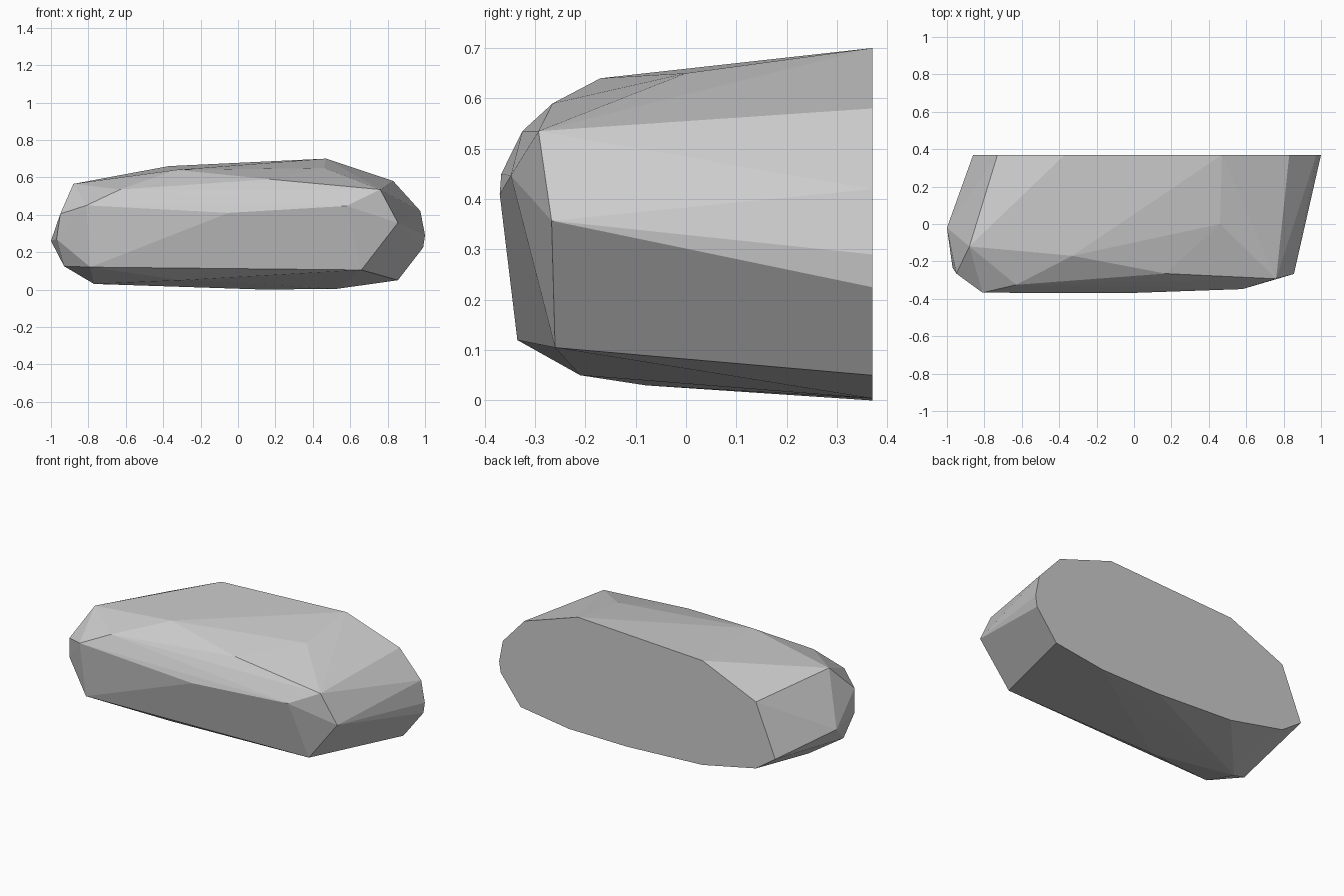
import bpy, bmesh

# Cut back outline (x, z), lying on one flat plane
BACK_Y = 0.37
back = [(0.47, 0.70), (0.83, 0.58), (0.975, 0.42), (1.0, 0.29), (0.99, 0.225),
        (0.855, 0.05), (0.53, 0.004), (0.14, 0.0), (-0.37, 0.025), (-0.73, 0.10),
        (-0.86, 0.19), (-0.73, 0.505), (-0.37, 0.66)]

# Corners of the chipped front, as (x, y, z)
upper = [(0.46, 0.0, 0.65), (-0.33, -0.17, 0.64), (0.17, -0.265, 0.59),
         (-0.88, -0.12, 0.565), (-0.63, -0.325, 0.535), (0.76, -0.293, 0.535)]
middle = [(0.58, -0.348, 0.447), (-0.81, -0.367, 0.45), (-0.05, -0.37, 0.41),
          (-0.95, -0.265, 0.405), (0.855, -0.267, 0.357), (-0.97, -0.235, 0.27),
          (-1.0, -0.02, 0.26)]
lower = [(0.66, -0.26, 0.105), (-0.79, -0.335, 0.12), (-0.93, -0.187, 0.125),
         (-0.30, -0.21, 0.05), (-0.77, -0.08, 0.03)]

# Wrap the corners into one faceted stone
bm = bmesh.new()
for p in [(x, BACK_Y, z) for x, z in back] + upper + middle + lower:
    bm.verts.new(p)
hull = bmesh.ops.convex_hull(bm, input=bm.verts[:])
loose = [g for g in hull["geom_interior"] if isinstance(g, bmesh.types.BMVert)]
bmesh.ops.delete(bm, geom=loose, context='VERTS')
bmesh.ops.dissolve_limit(bm, angle_limit=0.01, verts=bm.verts[:], edges=bm.edges[:])
bmesh.ops.recalc_face_normals(bm, faces=bm.faces[:])

mesh = bpy.data.meshes.new("rock")
bm.to_mesh(mesh)
bm.free()
rock = bpy.data.objects.new("rock", mesh)
bpy.context.collection.objects.link(rock)

# Stone colour
stone = bpy.data.materials.new("grey stone")
stone.diffuse_color = (0.6, 0.6, 0.6, 1.0)
mesh.materials.append(stone)
